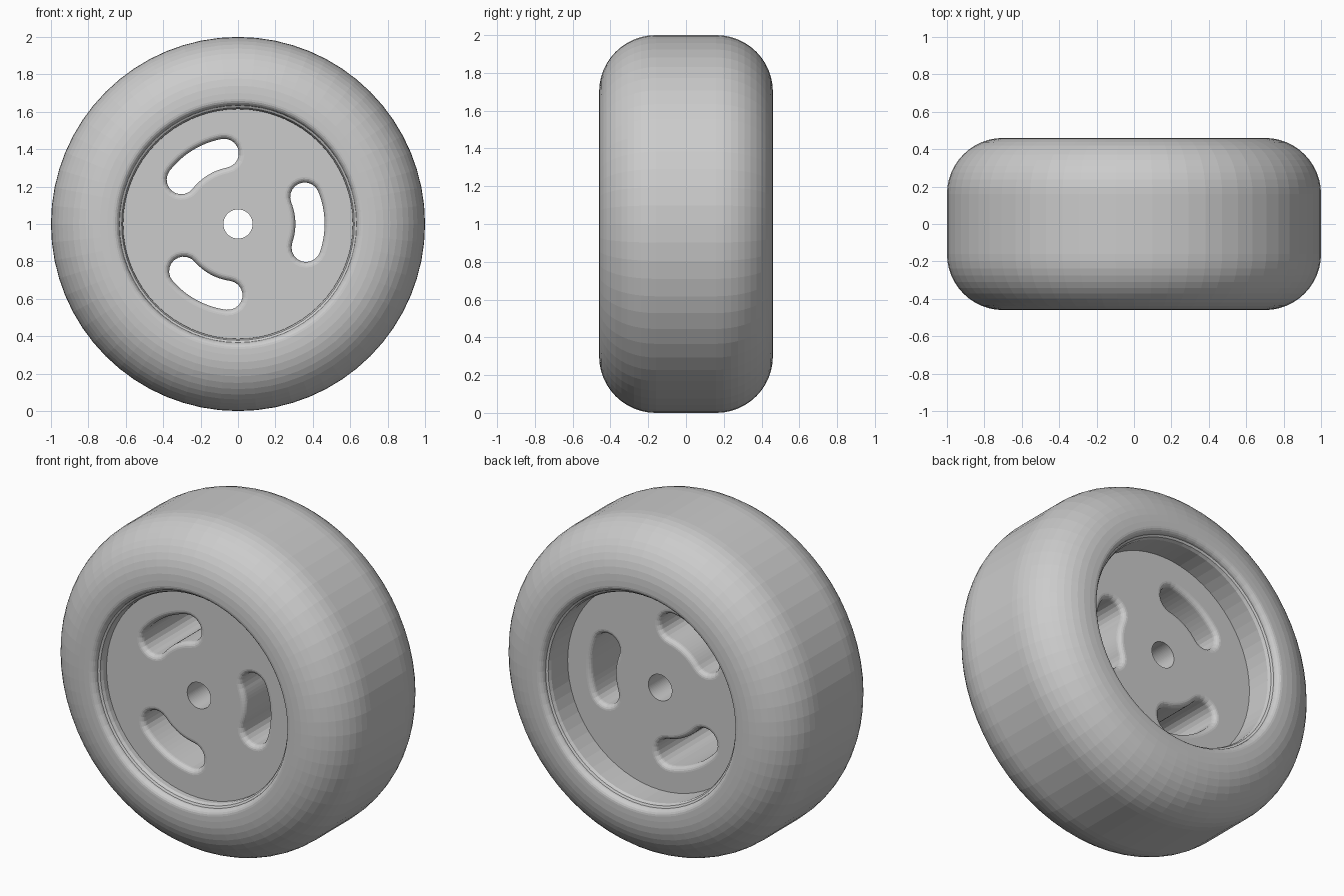
import bpy, bmesh
from math import sin, cos, pi, radians

if "Cube" in bpy.data.objects:
    bpy.data.objects.remove(bpy.data.objects["Cube"])

SEG = 64
CZ = 1.0  # axle height


def skin(name, rings, close_loop):
    """Join rings of points with quads; either loop round to the start or cap both ends."""
    bm = bmesh.new()
    vr = [[bm.verts.new(p) for p in r] for r in rings]
    n, m = len(vr), len(vr[0])
    for i in range(n if close_loop else n - 1):
        a, b = vr[i], vr[(i + 1) % n]
        for j in range(m):
            k = (j + 1) % m
            bm.faces.new((a[j], a[k], b[k], b[j]))
    if not close_loop:
        bm.faces.new(vr[0])
        bm.faces.new(vr[-1])
    bmesh.ops.recalc_face_normals(bm, faces=bm.faces[:])
    me = bpy.data.meshes.new(name)
    bm.to_mesh(me)
    bm.free()
    ob = bpy.data.objects.new(name, me)
    bpy.context.collection.objects.link(ob)
    return ob


def lathe(name, profile):
    """Spin a closed (radius, y) profile round the axle."""
    return skin(name, [[(r * cos(2 * pi * j / SEG), y, CZ + r * sin(2 * pi * j / SEG))
                        for j in range(SEG)] for r, y in profile], True)


def arc(cr, cy, rad, a0, a1, n):
    return [(cr + rad * cos(radians(a0 + (a1 - a0) * i / n)),
             cy + rad * sin(radians(a0 + (a1 - a0) * i / n))) for i in range(n + 1)]


# tyre: broad rounded shoulders, small rolled lip and a seat for the rim
half = [(0.614, 0.40), (0.622, 0.418), (0.634, 0.425)]
half += arc(0.669, 0.425, 0.035, 180, 90, 5)
half += arc(0.70, 0.16, 0.30, 90, 0, 12)
lathe("tyre", half + [(r, -y) for r, y in reversed(half)])

# rim: thick disc, shallow recess in front and deep recess behind, with axle hole
FRONT, BACK = -0.37, 0.245
rim = lathe("rim", [(0.078, FRONT), (0.64, FRONT), (0.64, BACK), (0.078, BACK)])


def slot_outline(h, turn):
    """Curved slot outline of half width h, turned round the axle."""
    a0, a1, R = radians(-19) + turn, radians(22) + turn, 0.385
    pts = []
    for i in range(13):
        a = a0 + (a1 - a0) * i / 12
        pts.append(((R + h) * cos(a), (R + h) * sin(a)))
    for i in range(1, 10):
        b = a1 + pi * i / 10
        pts.append((R * cos(a1) + h * cos(b), R * sin(a1) + h * sin(b)))
    for i in range(13):
        a = a1 + (a0 - a1) * i / 12
        pts.append(((R - h) * cos(a), (R - h) * sin(a)))
    for i in range(1, 10):
        b = a0 + pi + pi * i / 10
        pts.append((R * cos(a0) + h * cos(b), R * sin(a0) + h * sin(b)))
    return pts


# three slots with rounded mouths cut through the disc
H, F = 0.078, 0.03
mouth = [(F * (1 - cos(t * pi / 10)), F * (1 - sin(t * pi / 10))) for t in range(5, -1, -1)]
levels = [(FRONT - 0.1, H + F)]
levels += [(FRONT + d, H + w) for w, d in mouth]
levels += [(BACK - d, H + w) for w, d in reversed(mouth)]
levels += [(BACK + 0.1, H + F)]
for s in range(3):
    rings = [[(x, y, CZ + z) for x, z in slot_outline(h, s * 2 * pi / 3)] for y, h in levels]
    cutter = skin("slot_cutter", rings, False)
    cutter.hide_render = True
    mod = rim.modifiers.new("slot", 'BOOLEAN')
    mod.operation = 'DIFFERENCE'
    mod.solver = 'EXACT'
    mod.object = cutter
    bpy.context.view_layer.objects.active = rim
    bpy.ops.object.modifier_apply(modifier=mod.name)
    bpy.data.objects.remove(cutter)
